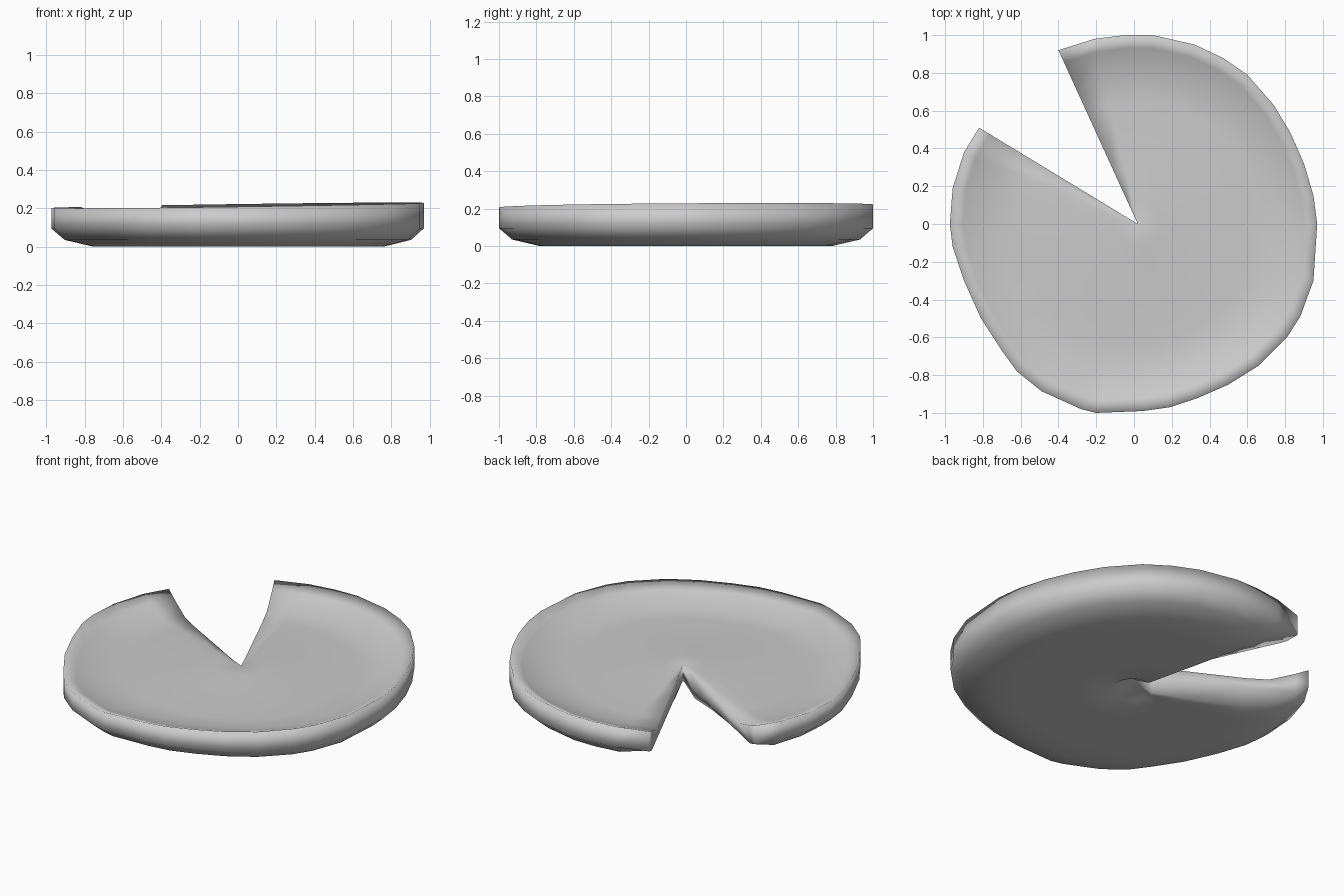
import bpy
import bmesh

default_cube = bpy.data.objects.get("Cube")
if default_cube:
    bpy.data.objects.remove(default_cube, do_unlink=True)

# Rim outline, clockwise from one notch corner round to the other
OUTLINE = [
    (-.40, .92), (-.21, .98), (-.05, 1), (.1, 1), (.32, .95), (.47, .88),
    (.6, .79), (.74, .63), (.83, .48), (.9, .32), (.95, .15), (.97, 0),
    (.95, -.3), (.88, -.49), (.81, -.6), (.66, -.75), (.5, -.85), (.34, -.92),
    (.19, -.97), (.05, -.99), (-.2, -1), (-.28, -.98), (-.49, -.885),
    (-.62, -.78), (-.7, -.67), (-.81, -.5), (-.9, -.3), (-.96, -.12),
    (-.975, 0), (-.96, .19), (-.9, .38), (-.82, .51),
]
HUB_X = .02

# Cross-section from hub to rim: (fraction of radius, top height, bottom height)
PROFILE = [(.12, .157, 0), (.3, .15, 0), (.65, .136, 0),
           (.78, .14, 0), (.93, .185, .035), (1, .215, .095)]


def rim_tilt(x, y):
    """The rim stands a little higher towards one side."""
    return .014 * x + .007 * y


def make_material(name, colour):
    material = bpy.data.materials.new(name)
    material.use_nodes = True
    material.diffuse_color = colour
    shader = next(n for n in material.node_tree.nodes if n.type == 'BSDF_PRINCIPLED')
    shader.inputs["Base Color"].default_value = colour
    shader.inputs["Roughness"].default_value = .8
    return material


def build_column(bm, point, at_notch):
    """Return the top and bottom vertices along one radius."""
    top, bottom = [], []
    for fraction, high, low in PROFILE:
        x = HUB_X + (point[0] - HUB_X) * fraction
        y = point[1] * fraction
        if at_notch:
            # the underside rounds up towards the notch, the top dips slightly
            low = max(low, .07)
            if fraction < .9:
                high -= .008
        high += rim_tilt(x, y) * fraction ** 4
        top.append(bm.verts.new((x, y, high)))
        bottom.append(bm.verts.new((x, y, low)))
    return top, bottom


def skin(bm, hub, left, right):
    """Fill one sector between two neighbouring columns."""
    bm.faces.new((hub, left[0], right[0]))
    for i in range(len(left) - 1):
        bm.faces.new((left[i], left[i + 1], right[i + 1], right[i]))


# Notched shallow dish
bm = bmesh.new()
hub_top = bm.verts.new((HUB_X, 0, .162))
hub_bottom = bm.verts.new((HUB_X, 0, .065))
last = len(OUTLINE) - 1
columns = [build_column(bm, p, i in (0, last)) for i, p in enumerate(OUTLINE)]

for (top_a, bottom_a), (top_b, bottom_b) in zip(columns, columns[1:]):
    skin(bm, hub_top, top_a, top_b)
    skin(bm, hub_bottom, bottom_a, bottom_b)
    bm.faces.new((top_a[-1], bottom_a[-1], bottom_b[-1], top_b[-1]))

# Notch walls
for top, bottom in (columns[0], columns[-1]):
    upper, lower = [hub_top] + top, [hub_bottom] + bottom
    for i in range(len(top)):
        bm.faces.new((upper[i], upper[i + 1], lower[i + 1], lower[i]))

bmesh.ops.recalc_face_normals(bm, faces=bm.faces)
for face in bm.faces:
    face.smooth = True

mesh = bpy.data.meshes.new("notched_pad")
bm.to_mesh(mesh)
bm.free()
mesh.materials.append(make_material("plain grey", (.6, .6, .6, 1)))
pad = bpy.data.objects.new("notched_pad", mesh)
bpy.context.collection.objects.link(pad)
